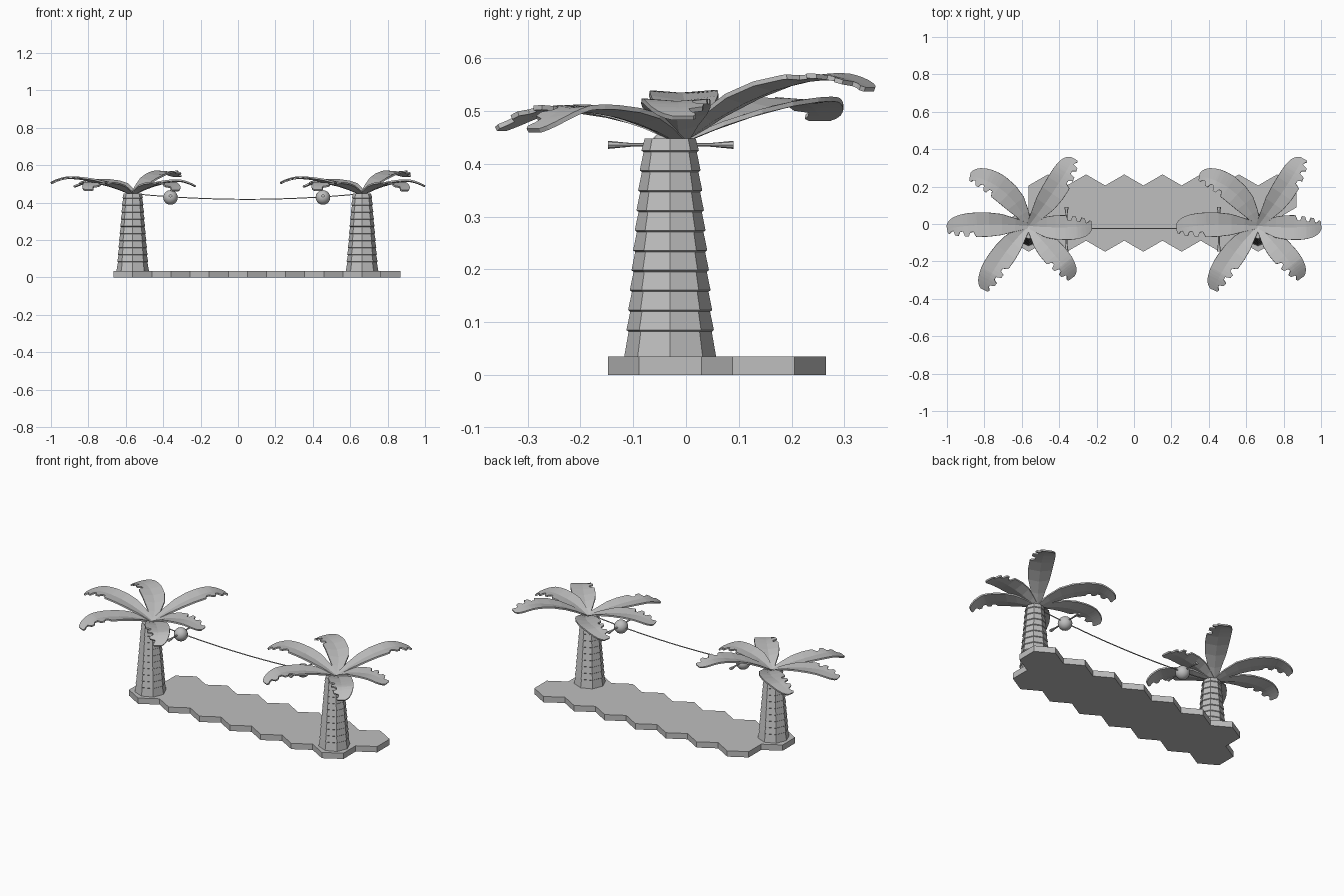
import bpy, bmesh, math
from mathutils import Vector

if "Cube" in bpy.data.objects:
    bpy.data.objects.remove(bpy.data.objects["Cube"])

# The whole model is one plain grey
GREY = bpy.data.materials.new("plain grey")
GREY.diffuse_color = (0.52, 0.52, 0.52, 1)
GREY.use_nodes = True
GREY.node_tree.nodes["Principled BSDF"].inputs["Base Color"].default_value = GREY.diffuse_color


def make(name, bm):
    bmesh.ops.recalc_face_normals(bm, faces=bm.faces)
    me = bpy.data.meshes.new(name)
    bm.to_mesh(me)
    bm.free()
    me.materials.append(GREY)
    ob = bpy.data.objects.new(name, me)
    bpy.context.collection.objects.link(ob)
    return ob


def lathe(bm, profile, sides, loc):
    """Stack rings of (radius, z) into a closed faceted column."""
    rings = [[bm.verts.new((loc[0] + r * math.cos(math.tau * i / sides),
                            loc[1] + r * math.sin(math.tau * i / sides), z))
              for i in range(sides)] for r, z in profile]
    for a, b in zip(rings, rings[1:]):
        for i in range(sides):
            j = (i + 1) % sides
            bm.faces.new((a[i], a[j], b[j], b[i]))
    bm.faces.new(rings[0][::-1])
    bm.faces.new(rings[-1])


# Platform: two staggered rows of hexagons merged into one slab
R, TOP = 0.118, 0.035
STEP = R * math.sqrt(3)
X0, Y0 = -0.563, -0.03
bm = bmesh.new()
for row in range(2):
    for i in range(7):
        cx, cy = X0 + STEP * (i + row / 2), Y0 + 1.5 * R * row
        bm.faces.new([bm.verts.new((cx + R * math.sin(math.tau * k / 6),
                                    cy + R * math.cos(math.tau * k / 6), 0))
                      for k in range(6)])
bmesh.ops.remove_doubles(bm, verts=bm.verts, dist=0.002)
bmesh.ops.recalc_face_normals(bm, faces=bm.faces)
bottom = bm.faces[:]
ext = bmesh.ops.extrude_face_region(bm, geom=bottom, use_keep_orig=True)
bmesh.ops.translate(bm, vec=(0, 0, TOP),
                    verts=[g for g in ext["geom"] if isinstance(g, bmesh.types.BMVert)])
make("hex_platform", bm)


def trunk(x):
    """Octagonal trunk with overlapping bark tiers."""
    levels = [TOP] + [0.085 + 0.0378 * i for i in range(10)] + [0.451]
    rad = lambda z: 0.084 - 0.035 * (z - TOP) / 0.42
    prof = []
    for a, b in zip(levels, levels[1:]):
        prof += [(rad(a) + 0.003, a), (rad(b) - 0.001, b - 0.003)]
    bm = bmesh.new()
    lathe(bm, prof, 8, (x, Y0))
    make("palm_trunk", bm)


# Leaf outline: position along spine, smooth side width, torn side width
SECTIONS = [(0, .014, .014), (.15, .036, .036), (.3, .056, .056), (.45, .064, .064),
            (.60, .067, .064), (.62, .067, .062), (.65, .067, .036), (.69, .067, .036),
            (.72, .066, .058), (.77, .065, .055), (.79, .064, .028), (.83, .061, .028),
            (.86, .058, .048), (.90, .053, .044), (.92, .049, .018), (.95, .042, .020),
            (.98, .030, .030), (1, .016, .024)]
# Fronds: control x, y, tip x, y, peak z, tip z, side that stays smooth (+1 left)
FRONDS = [(-.25, .02, -.435, -.015, .533, .505, -1),
          (.156, .203, .238, .360, .565, .541, 1),
          (-.10, .228, -.312, .267, .520, .485, -1),
          (-.15, -.143, -.240, -.340, .505, .466, -1),
          (.122, -.125, .232, -.276, .505, .463, 1),
          (.155, -.016, .336, .0, .517, .487, -1)]


def frond(x, spec):
    cx, cy, tx, ty, zp, zt, side = spec
    base = Vector((x, -0.01))
    c, tip = Vector((cx, cy)), Vector((tx, ty))
    bm = bmesh.new()
    rows = []
    for t, ws, wt in SECTIONS:
        p = base + 2 * t * (1 - t) * c + t * t * tip
        d = ((1 - 2 * t) * c + t * tip).normalized()
        left = Vector((-d.y, d.x))
        z0 = 0.450
        if t < 0.75:
            z = z0 + (zp - z0) * (1 - (1 - t / 0.75) ** 2)
        else:
            z = zp - (zp - zt) * ((t - 0.75) / 0.25) ** 1.6
        wl, wr = (ws, wt) if side > 0 else (wt, ws)
        fold = 0.28 * (1 - t)          # V fold flattens towards the tip
        row = []
        for off in (wl, 0, -wr):
            q = p + left * off
            row.append(bm.verts.new((q.x, q.y, z + (abs(off) - 0.03) * fold)))
        rows.append(row)
    for a, b in zip(rows, rows[1:]):
        for k in range(2):
            bm.faces.new((a[k], a[k + 1], b[k + 1], b[k]))
    bmesh.ops.recalc_face_normals(bm, faces=bm.faces)
    ob = make("palm_frond", bm)
    s = ob.modifiers.new("thickness", "SOLIDIFY")
    s.thickness, s.offset = 0.009, 0


XB = X0 + 6 * STEP
for x in (X0, XB):
    trunk(x)
    for spec in FRONDS:
        frond(x, spec)

# Sagging rope between the trunks
MID = (X0 + XB) / 2
curve = bpy.data.curves.new("rope", "CURVE")
curve.dimensions = "3D"
curve.bevel_depth, curve.bevel_resolution = 0.003, 1
sp = curve.splines.new("POLY")
sp.points.add(16)
for i, pt in enumerate(sp.points):
    u = i / 8 - 1
    pt.co = (MID + u * 0.59, -0.025, 0.418 + 0.028 * u * u, 1)
curve.materials.append(GREY)
bpy.context.collection.objects.link(bpy.data.objects.new("rope", curve))

# Hanging balls with flared ends front and back
for x in (-0.361, 0.454):
    c = Vector((x, -0.029, 0.428))
    bm = bmesh.new()
    bmesh.ops.create_uvsphere(bm, u_segments=16, v_segments=10, radius=0.039)
    bmesh.ops.translate(bm, vec=c, verts=bm.verts)
    ob = make("hanging_ball", bm)
    for poly in ob.data.polygons:
        poly.use_smooth = True
    for s in (-1, 1):
        bm = bmesh.new()
        lathe(bm, [(0.005, 0.03), (0.005, 0.075), (0.011, 0.119)], 8, (0, 0))
        for v in bm.verts:
            v.co = c + Vector((v.co.x, s * v.co.z, 0.008 + 0.7 * v.co.y))
        make("ball_flared_end", bm)
